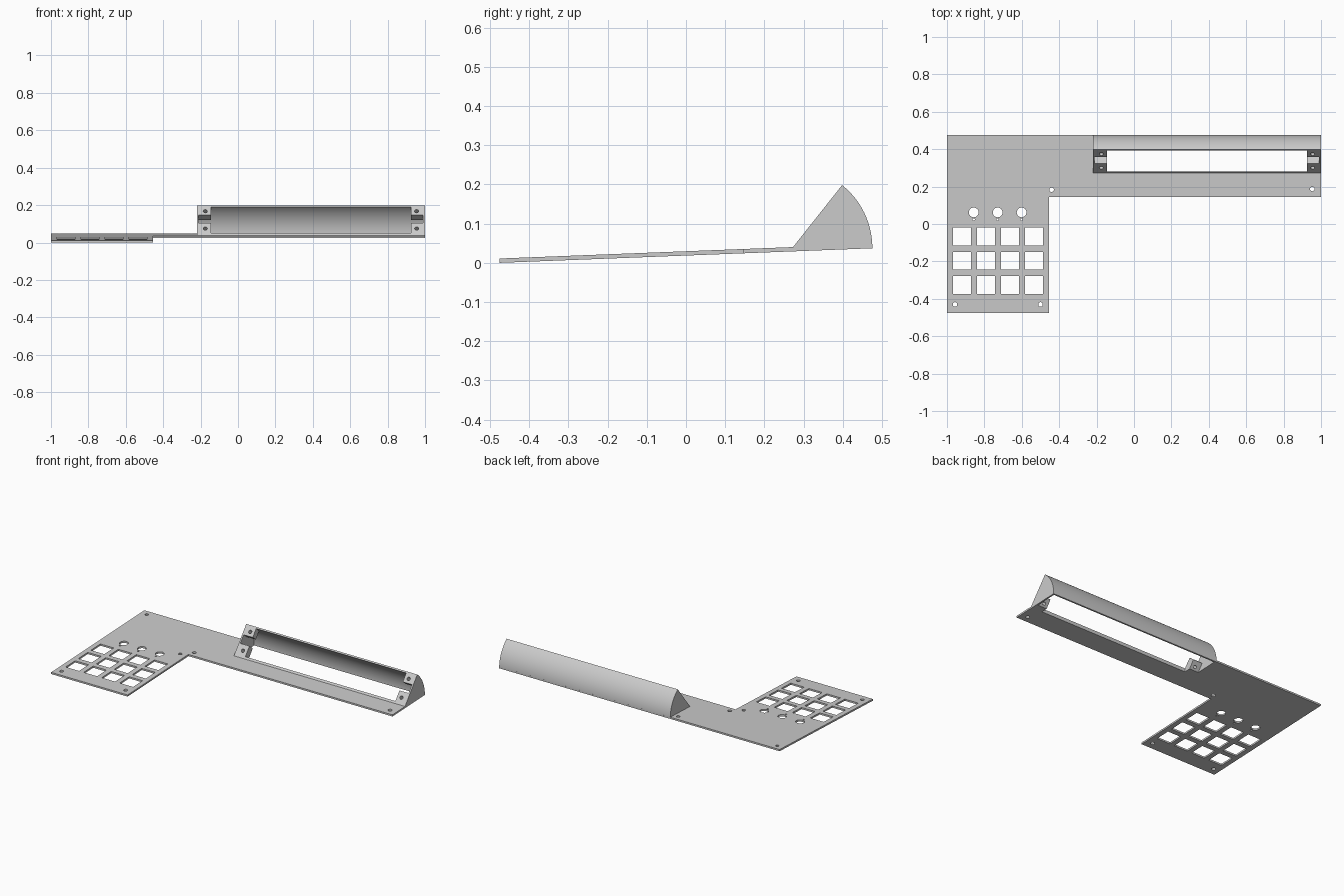
import bpy, bmesh, math
from mathutils import Matrix, Vector

if "Cube" in bpy.data.objects:
    bpy.data.objects.remove(bpy.data.objects["Cube"])

grey = bpy.data.materials.new("light_grey")
grey.use_nodes = True
grey.diffuse_color = (0.6, 0.6, 0.6, 1)
grey.node_tree.nodes["Principled BSDF"].inputs["Base Color"].default_value = (0.6, 0.6, 0.6, 1)


def make(name, bm):
    bmesh.ops.recalc_face_normals(bm, faces=bm.faces)
    mesh = bpy.data.meshes.new(name)
    bm.to_mesh(mesh)
    bm.free()
    mesh.materials.append(grey)
    ob = bpy.data.objects.new(name, mesh)
    bpy.context.collection.objects.link(ob)
    return ob


def extrude(bm, points, direction):
    face = bm.faces.new([bm.verts.new(p) for p in points])
    out = bmesh.ops.extrude_face_region(bm, geom=[face])["geom"]
    moved = [g for g in out if isinstance(g, bmesh.types.BMVert)]
    bmesh.ops.translate(bm, verts=moved, vec=direction)


def bar(name, profile, x0, x1):
    """Solid with a (y, z) profile running along x."""
    bm = bmesh.new()
    extrude(bm, [(x0, y, z) for y, z in profile], (x1 - x0, 0, 0))
    return make(name, bm)


def cut(ob, cutters):
    """Subtract the cutters, keep the resulting mesh and drop the cutters."""
    for c in cutters:
        mod = ob.modifiers.new("cut", 'BOOLEAN')
        mod.operation, mod.solver, mod.object = 'DIFFERENCE', 'EXACT', c
    bpy.context.view_layer.update()
    deps = bpy.context.evaluated_depsgraph_get()
    mesh = bpy.data.meshes.new_from_object(ob.evaluated_get(deps))
    ob.modifiers.clear()
    ob.data = mesh


def finish(ob):
    bpy.ops.object.select_all(action='DESELECT')
    ob.select_set(True)
    bpy.context.view_layer.objects.active = ob
    bpy.ops.object.shade_smooth_by_angle(angle=math.radians(30))


# Dimensions shared by the plate and the housing
BACK, THICK, SLOPE = 0.475, 0.011, 0.039
LEFT, RIGHT = -0.22, 1.0
MID = (LEFT + RIGHT) / 2
CY, CZ, R, INNER = 0.272, 0.039, 0.203, 0.193
TILT = math.radians(51.6)
ALONG = Vector((0, math.cos(TILT), math.sin(TILT)))     # up the sloping face
INWARD = Vector((0, math.sin(TILT), -math.cos(TILT)))   # into the housing
ORIGIN = Vector((0, CY, CZ))
TAB = 0.04


def arc(radius, end, n=28):
    return [(CY + radius * math.cos(end * i / n), CZ + radius * math.sin(end * i / n))
            for i in range(n + 1)]


def chamber(name, depth, foot, x0, x1):
    """Hollow of the housing, starting at a depth behind the sloping face."""
    end = TILT - math.asin(depth / INNER)
    return bar(name, arc(INNER, end) + foot + [(CY + INNER, -0.02)], x0, x1)


lip = ORIGIN + ALONG * 0.016
outer_lip = lip - INWARD * 0.03
window = chamber("window_cutter", -0.03,
                 [outer_lip.yz, lip.yz, (lip.y, -0.02)], LEFT + 0.075, RIGHT - 0.075)
cavity = chamber("cavity_cutter", TAB, [(0.285, -0.02)], LEFT + 0.01, RIGHT - 0.01)

# L-shaped base plate, modelled flat
bm = bmesh.new()
outline = [(-1, -BACK), (-0.455, -BACK), (-0.455, 0.145), (1, 0.145), (1, BACK), (-1, BACK)]
extrude(bm, [(x, y, 0) for x, y in outline], (0, 0, THICK))
plate = make("base_plate", bm)

# Key windows, knob holes, pointer holes and screw holes
bm = bmesh.new()


def drill(x, y, r, low=-0.02, sides=24):
    bmesh.ops.create_cone(bm, cap_ends=True, segments=sides, radius1=r, radius2=r, depth=0.05 - low,
                          matrix=Matrix.Translation((x, y, (0.05 + low) / 2)))


for col in range(4):
    for row in range(3):
        place = Matrix.Translation((-0.92 + col * 0.1285, -0.068 - row * 0.1285, 0))
        bmesh.ops.create_cube(bm, size=1, matrix=place @ Matrix.Diagonal((0.096, 0.096, 0.1, 1)))
for x in (-0.857, -0.729, -0.601):
    drill(x, 0.062, 0.026, sides=32)
    drill(x, 0.024, 0.006, sides=12)
for x, y in ((-0.44, 0.183), (0.953, 0.187), (-0.957, -0.43), (-0.5, -0.43)):
    drill(x, y, 0.012)
for x, y in ((-0.957, 0.437), (-0.25, 0.437), (-0.5, 0.125)):
    drill(x, y, 0.011, low=0.004)
holes = make("plate_hole_cutter", bm)
cut(plate, [holes])

# Tilt the plate so it rises to the back, then open it under the housing
for v in plate.data.vertices:
    v.co.z += SLOPE * (v.co.y + BACK)
cut(plate, [window, cavity])

# Quarter-round display housing
housing = bar("display_housing", arc(R, TILT) + [(CY, CZ)], LEFT, RIGHT)

# Slots and screw holes that split each end into two mounting tabs
turn = Matrix((Vector((1, 0, 0)), ALONG, -INWARD)).transposed().to_4x4()
slots, screws = bmesh.new(), bmesh.new()
for side in (-1, 1):
    p = Vector((MID + side * 0.565, 0, 0)) + ORIGIN + ALONG * 0.11 + INWARD * 0.01
    bmesh.ops.create_cube(slots, size=1, matrix=Matrix.Translation(p) @ turn
                          @ Matrix.Diagonal((0.07, 0.054, 0.1, 1)))
    for s in (0.046, 0.164):
        p = Vector((MID + side * 0.565, 0, 0)) + ORIGIN + ALONG * s + INWARD * 0.01
        bmesh.ops.create_cone(screws, cap_ends=True, segments=20, radius1=0.011, radius2=0.011,
                              depth=0.07, matrix=Matrix.Translation(p) @ turn)
slot_cutter = make("slot_cutter", slots)
screw_cutter = make("screw_cutter", screws)
cut(housing, [window, cavity, slot_cutter, screw_cutter])

for c in (window, cavity, holes, slot_cutter, screw_cutter):
    bpy.data.objects.remove(c)
for ob in (plate, housing):
    finish(ob)
